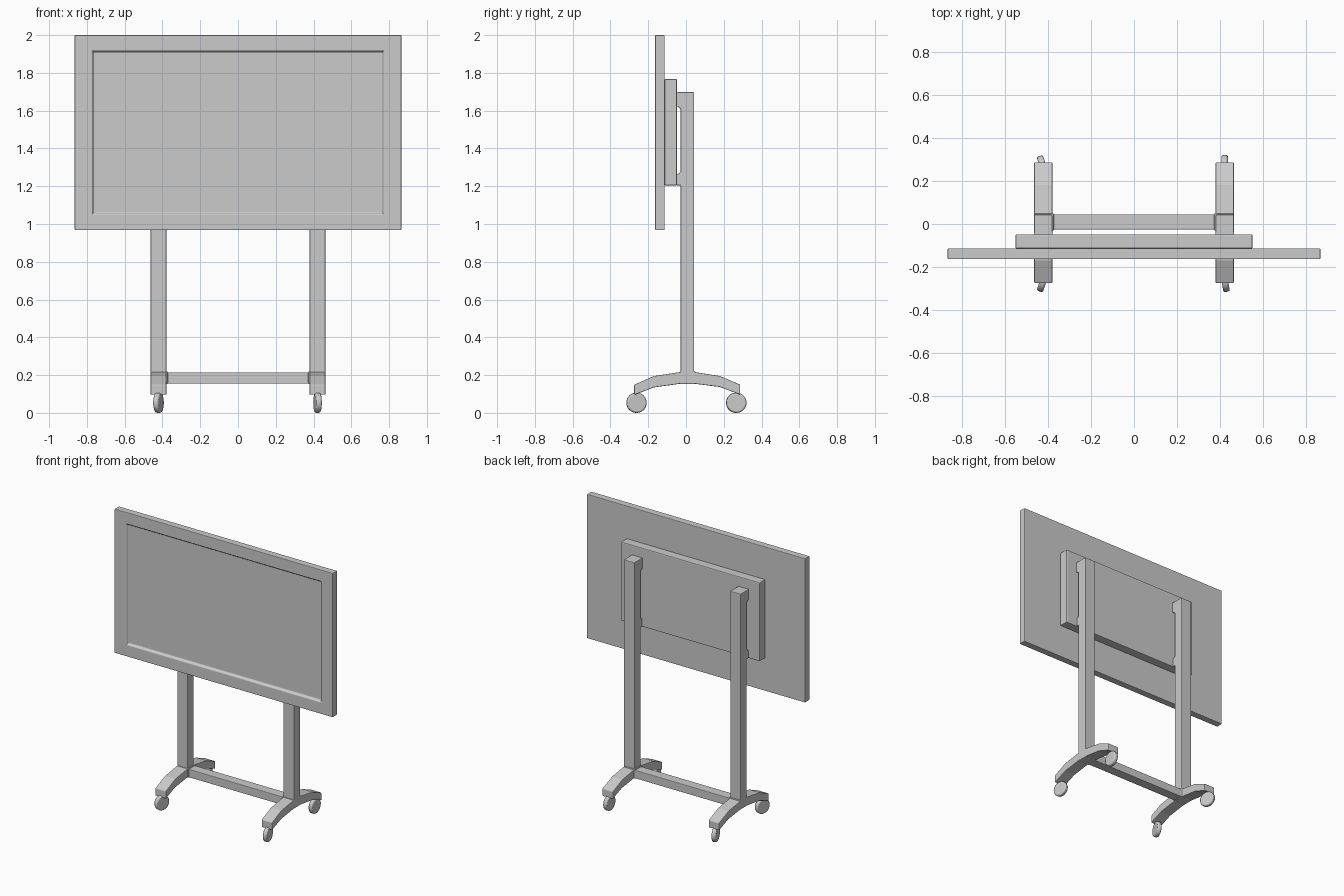
import bpy, bmesh, math
from mathutils import Matrix

if "Cube" in bpy.data.objects:
    bpy.data.objects.remove(bpy.data.objects["Cube"])


def finish(bm, name, bevel=0.005, segments=2):
    bmesh.ops.recalc_face_normals(bm, faces=bm.faces)
    mesh = bpy.data.meshes.new(name)
    bm.to_mesh(mesh)
    bm.free()
    ob = bpy.data.objects.new(name, mesh)
    bpy.context.collection.objects.link(ob)
    if bevel:
        m = ob.modifiers.new("Bevel", "BEVEL")
        m.width = bevel
        m.segments = segments
        m.limit_method = "ANGLE"
        m.angle_limit = math.radians(40)
    return ob


def cube_bm(x, y, z):
    bm = bmesh.new()
    bmesh.ops.create_cube(bm, size=1)
    for v in bm.verts:
        for i, (lo, hi) in enumerate((x, y, z)):
            v.co[i] = lo if v.co[i] < 0 else hi
    return bm


def box(name, x, y, z, bevel=0.005):
    return finish(cube_bm(x, y, z), name, bevel)


def prism(name, profile, x, bevel=0.004):
    """Extrude a closed (y, z) profile along x."""
    bm = bmesh.new()
    f = bm.faces.new([bm.verts.new((x[0], y, z)) for y, z in profile])
    r = bmesh.ops.extrude_face_region(bm, geom=[f])
    vs = [g for g in r["geom"] if isinstance(g, bmesh.types.BMVert)]
    bmesh.ops.translate(bm, verts=vs, vec=(x[1] - x[0], 0, 0))
    return finish(bm, name, bevel)


# Display panel with a recessed, slope-edged screen
bm = cube_bm((-0.865, 0.865), (-0.163, -0.113), (0.968, 2.0))
front = min(bm.faces, key=lambda f: f.calc_center_median().y)
for hx, lo, hi, y in ((0.772, 1.052, 1.917, -0.163), (0.764, 1.06, 1.909, -0.148)):
    bmesh.ops.inset_region(bm, faces=[front], thickness=0.005)
    for v in front.verts:
        v.co = (math.copysign(hx, v.co.x), y, lo if v.co.z < 1.48 else hi)
finish(bm, "display_panel", 0.004)

# Box behind the panel
box("mount_box", (-0.55, 0.55), (-0.114, -0.048), (1.204, 1.768), 0.006)

# Crossbar between the feet
box("crossbar", (-0.39, 0.39), (-0.026, 0.045), (0.155, 0.214), 0.004)

# Post with upper and lower brackets, as one side profile
post = [(0.043, 0.16), (0.043, 1.698), (-0.044, 1.698), (-0.044, 1.622),
        (-0.028, 1.608), (-0.028, 1.275), (-0.048, 1.262), (-0.048, 1.204),
        (-0.028, 1.204), (-0.028, 0.16)]
# Arched foot
foot = [(-0.274, 0.095), (-0.274, 0.149), (-0.17, 0.195), (-0.032, 0.216),
        (0.047, 0.216), (0.18, 0.195), (0.286, 0.15), (0.286, 0.097),
        (0.18, 0.137), (0.04, 0.155), (-0.026, 0.155), (-0.17, 0.135)]

for side, s in (("left", -1), ("right", 1)):
    xs = sorted((s * 0.379, s * 0.463))
    prism(side + "_post", post, xs)
    # Upper bracket pad reaching the mount box
    box(side + "_bracket_pad", xs, (-0.052, -0.04), (1.622, 1.698), 0)
    prism(side + "_foot", foot, xs)
    # Joint collar around the crossbar end
    box(side + "_collar", sorted((s * 0.371, s * 0.4625)),
        (-0.031, 0.049), (0.152, 0.221), 0.006)


# Caster wheels, each swivelled a little
def wheel(name, x, y, swivel):
    bm = bmesh.new()
    bmesh.ops.create_cone(bm, cap_ends=True, segments=24,
                          radius1=0.0535, radius2=0.0535, depth=0.03)
    bm.transform(Matrix.Translation((x, y, 0.0535))
                 @ Matrix.Rotation(math.radians(swivel), 4, "Z")
                 @ Matrix.Rotation(math.pi / 2, 4, "Y"))
    ob = finish(bm, name, 0.008, 2)
    bpy.context.view_layer.objects.active = ob
    ob.select_set(True)
    bpy.ops.object.shade_smooth_by_angle(angle=math.radians(35))
    ob.select_set(False)


wheel("front_left_wheel", -0.421, -0.262, -18)
wheel("front_right_wheel", 0.421, -0.262, 10)
wheel("rear_left_wheel", -0.421, 0.265, 18)
wheel("rear_right_wheel", 0.421, 0.267, 0)
